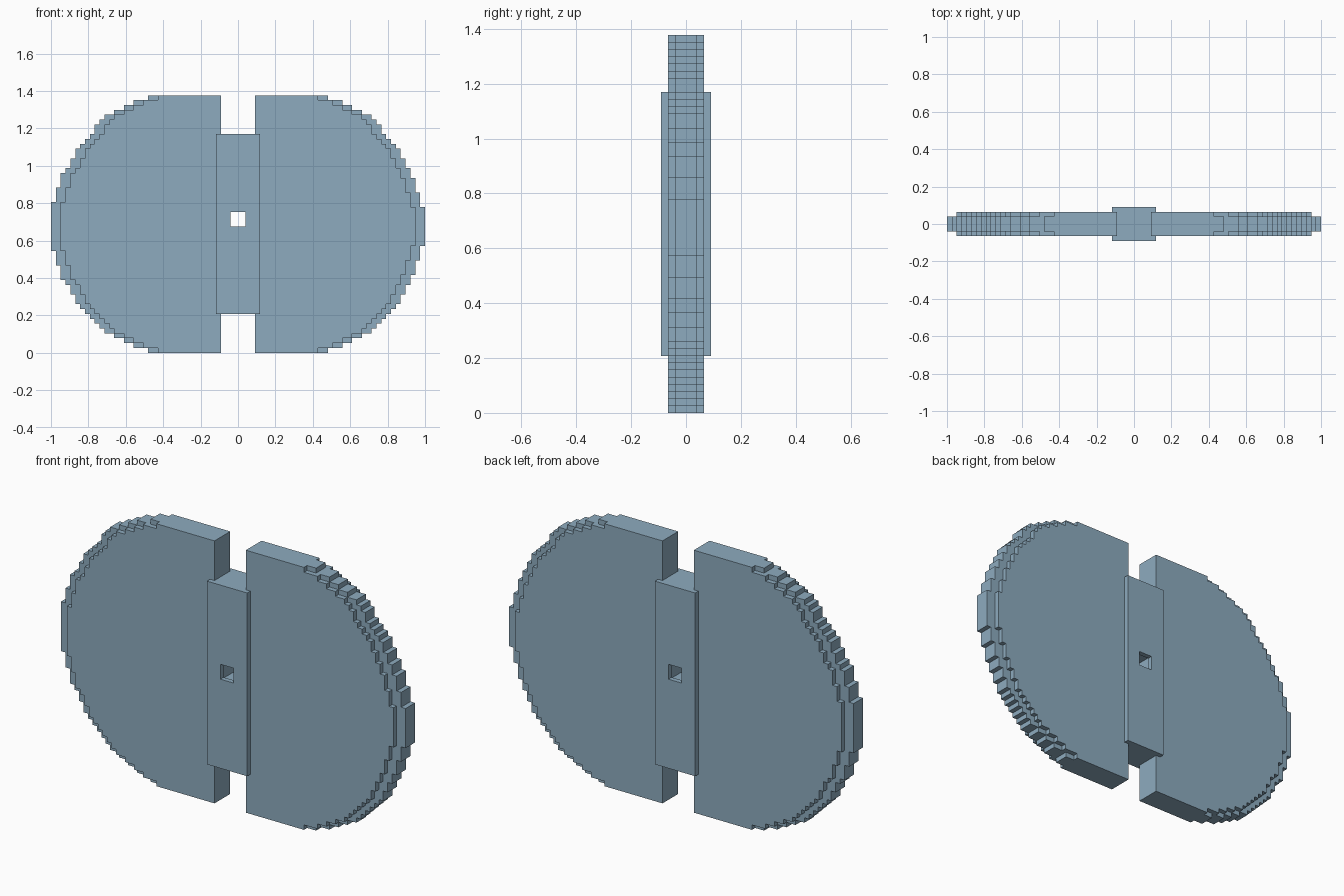
import bpy
import bmesh
from math import sqrt, floor

if "Cube" in bpy.data.objects:
    bpy.data.objects.remove(bpy.data.objects["Cube"])

CELL = 2 / 77        # size of one block
ROWS = 53            # rows of blocks from bottom to top
RADIUS = 26.6        # rim radius in blocks
EQUATOR = 26

steel = bpy.data.materials.new("blue_grey")
steel.use_nodes = True
steel.diffuse_color = (0.27, 0.41, 0.52, 1)
steel.node_tree.nodes["Principled BSDF"].inputs["Base Color"].default_value = (0.27, 0.41, 0.52, 1)


def prism(name, outline, y0, y1):
    """Extrude an (x, z) outline, in blocks, from y0 to y1."""
    bm = bmesh.new()
    face = bm.faces.new([bm.verts.new((x * CELL, y0 * CELL, z * CELL)) for x, z in outline])
    moved = bmesh.ops.extrude_face_region(bm, geom=[face])["geom"]
    verts = [g for g in moved if isinstance(g, bmesh.types.BMVert)]
    bmesh.ops.translate(bm, verts=verts, vec=(0, (y1 - y0) * CELL, 0))
    bmesh.ops.recalc_face_normals(bm, faces=bm.faces)
    mesh = bpy.data.meshes.new(name)
    bm.to_mesh(mesh)
    bm.free()
    mesh.materials.append(steel)
    obj = bpy.data.objects.new(name, mesh)
    bpy.context.collection.objects.link(obj)
    return obj


def rect(half, z0, z1):
    return [(-half, z0), (half, z0), (half, z1), (-half, z1)]


def reach(row, side):
    """Distance of the stepped rim from the middle at one row."""
    d = abs(row + 0.5 - EQUATOR)
    if row >= 46:
        d -= 1
    if side < 0 and d < 12:
        d = max(d - 1, 0)
    drop = RADIUS - sqrt(RADIUS ** 2 - d * d)
    return 38.5 - min(floor(drop) + (drop > 0.3), 20)


def half_outline(side, inset):
    """Half disc with a straight inner edge and a stepped rim."""
    points = [(side * 3.5, 0)]
    last = None
    for row in range(ROWS):
        x = reach(row, side) - inset
        if x != last:
            if last is not None:
                points.append((side * last, row))
            points.append((side * x, row))
            last = x
    return points + [(side * last, ROWS), (side * 3.5, ROWS)]


# Disc halves: a wide core between two narrower faces
for side, label in ((1, "left"), (-1, "right")):
    prism(label + "_disc_core", half_outline(side, 0), -1.5, 1.5)
    prism(label + "_front_face", half_outline(side, 2), -2.5, -1.5)
    prism(label + "_back_face", half_outline(side, 2), 1.5, 2.5)

# Central hub with a square axle hole that widens inside
hub = prism("centre_hub", rect(4.5, 8, 45), -3.5, 3.5)
cutters = [prism("axle_hole_cutter", rect(1.5, 26, 29), -5, 5),
           prism("axle_cavity_cutter", rect(2.5, 25, 30), -2.5, 2.5)]
bpy.context.view_layer.objects.active = hub
for cutter in cutters:
    cutter.hide_render = True
    mod = hub.modifiers.new("hole", "BOOLEAN")
    mod.operation = "DIFFERENCE"
    mod.solver = "EXACT"
    mod.object = cutter
    bpy.ops.object.modifier_apply(modifier=mod.name)
    bpy.data.objects.remove(cutter)
